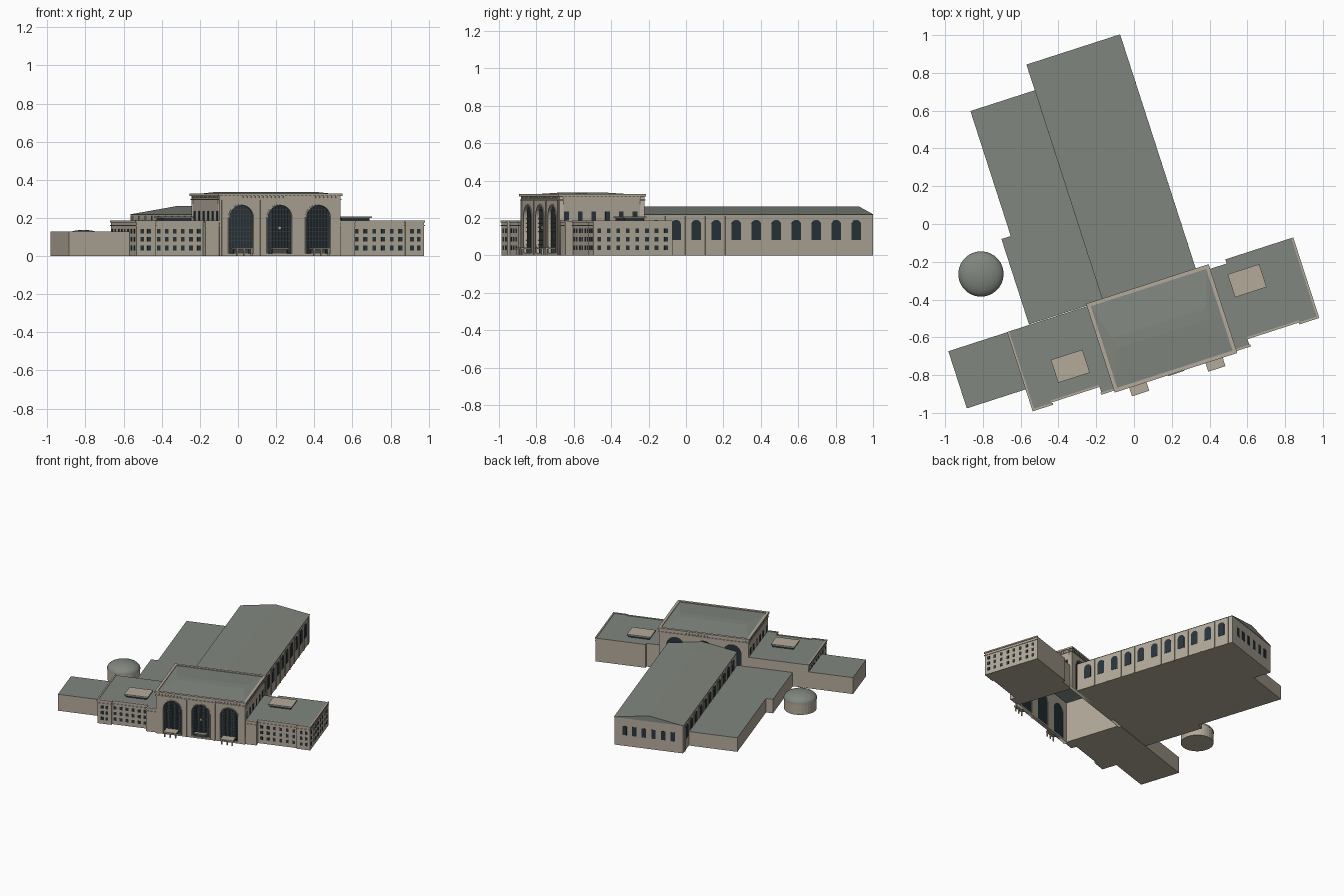
import bpy, bmesh, math
from mathutils import Matrix, Vector

if "Cube" in bpy.data.objects:
    bpy.data.objects.remove(bpy.data.objects["Cube"])

# Everything is laid out along the facade (s), depth (t), height (z), then turned into place
PLACE = Matrix.Translation((0.22, -0.78, 0)) @ Matrix.Rotation(math.radians(17.9), 4, 'Z')


def material(name, rgb):
    m = bpy.data.materials.new(name)
    m.diffuse_color = (*rgb, 1)
    m.use_nodes = True
    m.node_tree.nodes["Principled BSDF"].inputs["Base Color"].default_value = m.diffuse_color
    return m


STONE = material("stone", (0.45, 0.40, 0.32))
ROOF = material("roof", (0.22, 0.24, 0.21))
GLASS = material("glass", (0.022, 0.035, 0.045))
METAL = material("metal", (0.06, 0.07, 0.07))


def finish(name, bm, mat, top=None):
    bmesh.ops.recalc_face_normals(bm, faces=bm.faces)
    me = bpy.data.meshes.new(name)
    if top:
        for f in bm.faces:
            f.normal_update()
            f.material_index = int(f.normal.z > 0.5)
    bm.to_mesh(me)
    bm.free()
    me.materials.append(mat)
    if top:
        me.materials.append(top)
    ob = bpy.data.objects.new(name, me)
    bpy.context.collection.objects.link(ob)
    ob.matrix_world = PLACE
    return ob


def boxes(name, items, mat, top=None):
    bm = bmesh.new()
    for s0, s1, t0, t1, z0, z1 in items:
        c = Vector((s0 + s1, t0 + t1, z0 + z1)) / 2
        m = Matrix.Translation(c) @ Matrix.Diagonal((abs(s1 - s0), abs(t1 - t0), z1 - z0, 1))
        bmesh.ops.create_cube(bm, size=1, matrix=m)
    return finish(name, bm, mat, top)


def prisms(name, loops, offset, mat, top=None):
    """Extrude each closed 3D loop by an offset."""
    bm = bmesh.new()
    for loop in loops:
        f = bm.faces.new([bm.verts.new(p) for p in loop])
        r = bmesh.ops.extrude_face_region(bm, geom=[f], use_keep_orig=True)
        bmesh.ops.translate(bm, vec=offset, verts=[v for v in r['geom'] if isinstance(v, bmesh.types.BMVert)])
    return finish(name, bm, mat, top)


def frustum(name, base, z0, tip, z1, mat):
    bm = bmesh.new()
    rings = []
    for (a, b, c, d), z in ((base, z0), (tip, z1)):
        rings.append([bm.verts.new(p) for p in ((a, c, z), (b, c, z), (b, d, z), (a, d, z))])
    for i in range(4):
        j = (i + 1) % 4
        bm.faces.new((rings[0][i], rings[0][j], rings[1][j], rings[1][i]))
    bm.faces.new(rings[1])
    return finish(name, bm, mat)


def arch(c, r, z0, ztop, n=14):
    pts = [(c - r, z0), (c + r, z0)]
    return pts + [(c + r * math.cos(math.pi * i / n), ztop - r + r * math.sin(math.pi * i / n)) for i in range(n + 1)]


# Main hall: open-bottomed shell with three tall arches front and back
ARCHES, AR, A0, A1 = (-0.212, 0, 0.212), 0.066, 0.012, 0.267


def arched_wall(name, t, depth):
    cu = bpy.data.curves.new(name, 'CURVE')
    cu.dimensions, cu.fill_mode, cu.extrude = '2D', 'BOTH', depth / 2
    for pts in [[(-.333, 0), (.333, 0), (.333, .322), (-.333, .322)]] + [arch(c, AR, A0, A1) for c in ARCHES]:
        sp = cu.splines.new('POLY')
        sp.points.add(len(pts) - 1)
        for p, (x, y) in zip(sp.points, pts):
            p.co = (x, y, 0, 1)
        sp.use_cyclic_u = True
    tmp = bpy.data.objects.new(name + "_outline", cu)
    bpy.context.collection.objects.link(tmp)
    me = bpy.data.meshes.new_from_object(tmp.evaluated_get(bpy.context.evaluated_depsgraph_get()))
    bpy.data.objects.remove(tmp)
    me.transform(Matrix.Translation((0, t + depth / 2, 0)) @ Matrix.Rotation(math.pi / 2, 4, 'X'))
    bm = bmesh.new()
    bm.from_mesh(me)
    bmesh.ops.remove_doubles(bm, verts=bm.verts, dist=1e-5)
    finish(name, bm, STONE)


arched_wall("hall_front_wall", 0, 0.024)
arched_wall("hall_back_wall", 0.454, 0.024)
for side, k in (("left", -1), ("right", 1)):
    boxes(f"hall_{side}_wall", [(k * .333, k * .315, .024, .454, 0, .322)], STONE)
    boxes(f"hall_{side}_windows", [(k * .331, k * .335, .04 + .077 * i - .013, .04 + .077 * i + .013, .186, .236)
                                   for i in range(6)], GLASS)
for side, t in (("front", .016), ("back", .458)):
    prisms(f"hall_{side}_glass", [[(x, t, z) for x, z in arch(c, AR, A0, A1)] for c in ARCHES], (0, .004, 0), GLASS)

# Glazing bars, archway rims and the clock
bars = []
for c in ARCHES:
    for i in range(-3, 4):
        dx = i * 0.0165
        bars.append((c + dx - .0015, c + dx + .0015, .010, .016, A0, A1 - AR + math.sqrt(AR**2 - dx**2)))
    for i in range(1, 11):
        z = A0 + i * 0.023
        w = AR if z < A1 - AR else math.sqrt(max(0, AR**2 - (z - A1 + AR)**2))
        bars.append((c - w, c + w, .010, .016, z - .001, z + .001))
boxes("glazing_bars", bars, METAL)
rims = []
for c in ARCHES:
    o, i = arch(c, AR + .007, A0, A1 + .007)[1:], arch(c, AR, A0, A1)[1:]
    o.append((c - AR - .007, A0))
    i.append((c - AR, A0))
    rims += [[(x, -.004, z) for x, z in (o[n], o[n + 1], i[n + 1], i[n])] for n in range(len(o) - 1)]
prisms("arch_rims", rims, (0, .004, 0), STONE)
bm = bmesh.new()
bmesh.ops.create_cone(bm, cap_ends=True, segments=16, radius1=.009, radius2=.009, depth=.008,
                      matrix=Matrix.Translation((0, .008, .147)) @ Matrix.Rotation(math.pi / 2, 4, 'X'))
finish("clock", bm, STONE)
boxes("hall_pilasters", [(x - .004, x + .004, -.005, 0, 0, .295) for x in (-.318, -.106, .106, .318)], STONE)


# Hall cornices, dentils, parapet and low hipped roof
def ring(e, w, z0, z1):
    a, b, c = .333 + e, -e, .478 + e
    return [(-a, a, b, b + w, z0, z1), (-a, a, c - w, c, z0, z1),
            (-a, -a + w, b + w, c - w, z0, z1), (a - w, a, b + w, c - w, z0, z1)]


boxes("hall_cornice", ring(.005, .006, .293, .300) + ring(.008, .02, .316, .329), STONE)
dent = [(x * .0222 - .004, x * .0222 + .004, t0, t0 + .005, .304, .316) for x in range(-14, 15) for t0 in (-.005, .478)]
dent += [(k * .333, k * .338, .02 + i * .0225, .028 + i * .0225, .304, .316) for i in range(20) for k in (-1, 1)]
boxes("hall_dentils", dent, STONE)
frustum("hall_roof", (-.325, .325, .008, .47), .323, (-.26, .26, .21, .27), .337, ROOF)

# Entrance canopies on posts
can = []
for c in (-.212, .212):
    can.append((c - .048, c + .048, -.055, .012, .034, .043))
    can += [(c + d - .004, c + d + .004, -.05, -.042, 0, .034) for d in (-.04, 0, .04)]
can.append((-.045, .045, -.012, .012, .034, .043))
boxes("entrance_canopies", can, STONE)
boxes("entrance_doors", [(c - .04, c + .04, .006, .012, 0, .034) for c in ARCHES], METAL)

# Side wings with corner pavilions
ROWS = (.042, .087, .131)
right = [(.333, .008), (.415, .008), (.415, .05), (.705, .05), (.705, .04), (.806, .04), (.806, .483),
         (.433, .483), (.433, .46), (.333, .46)]
left = [(.333, .008), (.408, .008), (.408, .05), (.675, .05), (.675, .036), (.78, .036), (.78, .472), (.333, .472)]
for side, k, pts in (("left", -1, left), ("right", 1, right)):
    prisms(f"{side}_wing", [[(k * x, y, 0) for x, y in pts]], (0, 0, .183), STONE, ROOF)
    (j, _), (p, tp), (e, back) = pts[2], pts[4], pts[6]
    trim = []
    for z0, z1, d in ((.158, .163, .004), (.177, .187, .005)):
        trim += [(k * j, k * p, .05 - d, .056, z0, z1), (k * (p - d), k * (e + d), tp - d, tp + .006, z0, z1),
                 (k * (e - .006), k * (e + d), tp, back, z0, z1), (k * .333, k * (j + d), .008 - d, .014, z0, z1)]
    boxes(f"{side}_wing_cornice", trim, STONE)
    wins = []
    for z in ROWS:
        zz = (z - .012, z + .012)
        step = (p - j) / 6
        for i in range(6):
            x = j + step * (i + .5)
            wins.append((k * (x - .010), k * (x + .010), .048, .052, *zz))
        for x in (p + .035, p + .072):
            wins.append((k * (x - .010), k * (x + .010), tp - .002, tp + .01, *zz))
        for i in range(8):
            y = tp + .032 + .0535 * i
            wins.append((k * (e - .002), k * (e + .002), y - .010, y + .010, *zz))
    boxes(f"{side}_wing_windows", wins, GLASS)

# Rooftop plant rooms
for side, s, t in (("left", -.522, .197), ("right", .508, .34)):
    boxes(f"{side}_plant_room", [(s - .078, s + .078, t - .055, t + .055, .18, .199)], GLASS)
    boxes(f"{side}_plant_room_lid", [(s - .088, s + .088, t - .064, t + .064, .199, .207)], STONE)

# Long gabled concourse behind the hall
S0, S1, T0, T1, EAVE = -.248, .265, .478, 1.785, .218
boxes("concourse", [(S0, S1, T0, T1, 0, EAVE)], STONE)
prisms("concourse_roof", [[(S0 - .004, T0, EAVE), (S1 + .004, T0, EAVE), ((S0 + S1) / 2, T0, .262)]],
       (0, T1 - T0 + .003, 0), ROOF)
for side, s, d in (("left", S0, -1), ("right", S1, 1)):
    prisms(f"concourse_{side}_windows", [[(s - .002 * d, y, z) for y, z in arch(.566 + .1125 * i, .027, .082, .19, 10)]
                                         for i in range(11)], (.004 * d, 0, 0), GLASS)
    boxes(f"concourse_{side}_pilasters", [(s, s + .005 * d, y - .005, y + .005, 0, .21)
                                          for y in [.622 + .1125 * i for i in range(11)]], STONE)
boxes("concourse_end_windows", [(x - .016, x + .016, T1 - .002, T1 + .002, .085, .155)
                                for x in [.0085 + .072 * (i - 2.5) for i in range(6)]], GLASS)

# Low side buildings
prisms("low_annex", [[(-.662, .475, 0), (S0, .475, 0), (S0, 1.645, 0), (-.61, 1.645, 0), (-.61, .95, 0),
                      (-.662, .95, 0)]], (0, 0, .11), STONE, ROOF)
boxes("far_left_block", [(-1.112, -.78, .153, .471, 0, .129)], STONE, ROOF)

# Round domed building
CENTRE = Matrix.Translation((-.822, .807, 0))
bm = bmesh.new()
bmesh.ops.create_cone(bm, cap_ends=True, segments=32, radius1=.117, radius2=.117, depth=.085,
                      matrix=CENTRE @ Matrix.Translation((0, 0, .0425)))
finish("round_building_wall", bm, STONE)
bm = bmesh.new()
prof = [bm.verts.new((.12 * math.cos(a), 0, .083 + .054 * math.sin(a))) for a in [math.pi / 16 * i for i in range(9)]]
edges = [bm.edges.new(e) for e in zip(prof, prof[1:])]
bmesh.ops.spin(bm, geom=prof + edges, axis=(0, 0, 1), cent=(0, 0, 0), angle=2 * math.pi, steps=32)
bmesh.ops.remove_doubles(bm, verts=bm.verts, dist=1e-4)
bmesh.ops.transform(bm, matrix=CENTRE, verts=bm.verts)
for f in bm.faces:
    f.smooth = True
finish("round_building_dome", bm, ROOF)
